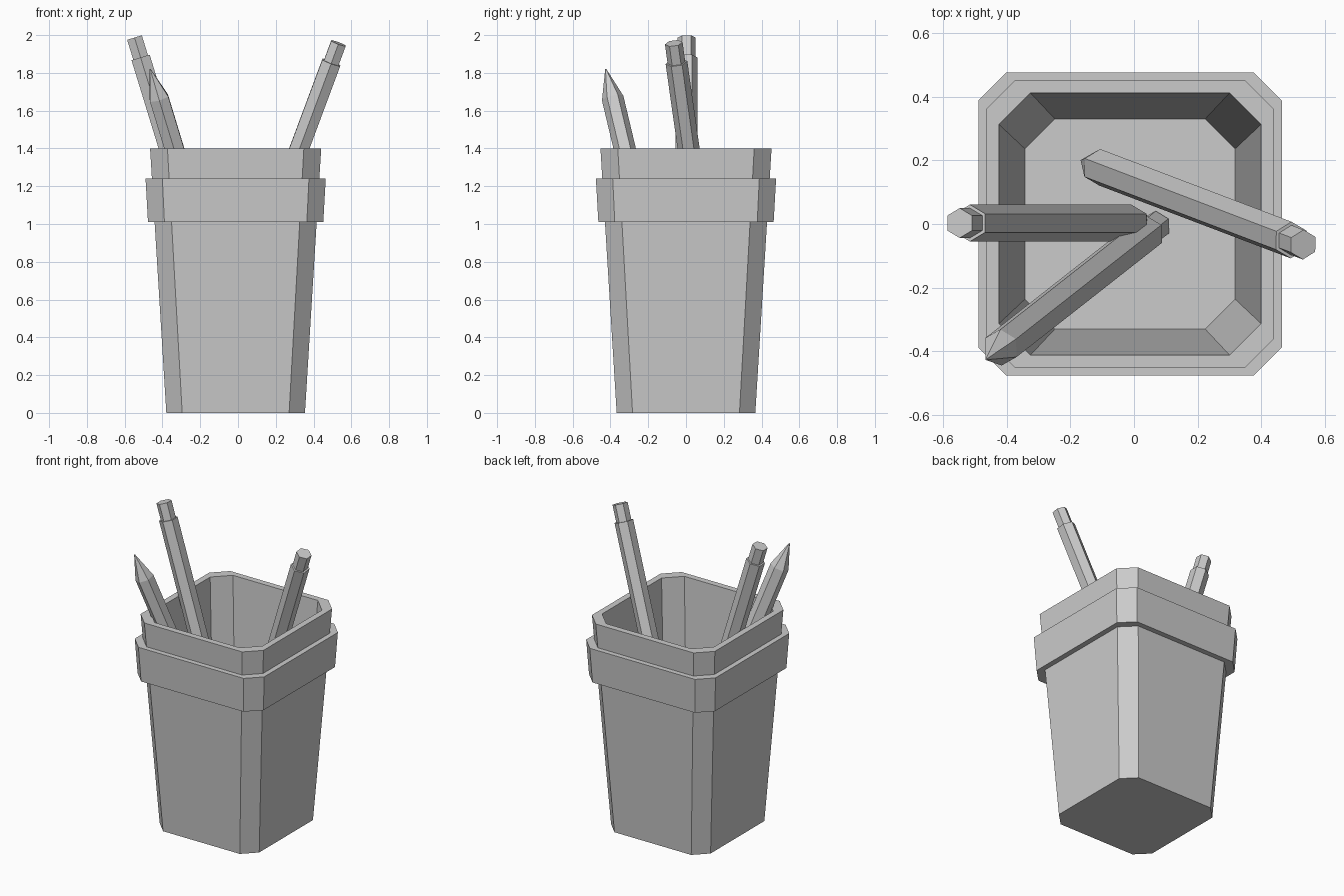
import bpy, bmesh, math
from mathutils import Vector

if "Cube" in bpy.data.objects:
    bpy.data.objects.remove(bpy.data.objects["Cube"])

CX = -0.0125  # cup centre in x


def finish(bm, name):
    bmesh.ops.recalc_face_normals(bm, faces=bm.faces)
    me = bpy.data.meshes.new(name)
    bm.to_mesh(me)
    bm.free()
    ob = bpy.data.objects.new(name, me)
    bpy.context.collection.objects.link(ob)
    return ob


def loft(name, rings, loop=False):
    """Skin rings of points; either close into a loop or cap both ends."""
    bm = bmesh.new()
    vs = [[bm.verts.new(p) for p in r] for r in rings]
    n = len(vs[0])
    pairs = list(zip(vs, vs[1:])) + ([(vs[-1], vs[0])] if loop else [])
    for a, b in pairs:
        for i in range(n):
            j = (i + 1) % n
            bm.faces.new((a[i], a[j], b[j], b[i]))
    if not loop:
        bm.faces.new(vs[0])
        bm.faces.new(vs[-1])
    return finish(bm, name)


def octagon(z, h, f):
    """Chamfered square: half width h, half flat length f."""
    pts = [(h, -f), (h, f), (f, h), (-f, h), (-h, f), (-h, -f), (-f, -h), (f, -h)]
    return [(CX + x, y, z) for x, y in pts]


def pencil(name, eraser_end, tip_end):
    """Hexagonal pencil with a pointed tip and a narrower eraser."""
    top, tip = Vector(eraser_end), Vector(tip_end)
    length = (top - tip).length
    axis = (top - tip).normalized()
    # keep the roll of an upright pencil that was simply tilted
    up = axis if axis.z > 0 else -axis
    rot = Vector((0, 0, 1)).rotation_difference(up)

    def ring(d, r):
        return [tip + axis * d + rot @ Vector((r * math.cos(a), r * math.sin(a), 0))
                for a in (math.radians(90 + 60 * k) for k in range(6))]

    loft(name, [ring(0, 0.003), ring(0.165, 0.058), ring(length - 0.11, 0.058),
                ring(length - 0.11, 0.047), ring(length, 0.047)])


# hollow tapered cup
loft("cup", [octagon(0, 0.367, 0.283), octagon(1.4, 0.453, 0.361),
             octagon(1.4, 0.412, 0.313), octagon(0.06, 0.33, 0.236)])

# raised band around the cup
loft("cup_band", [octagon(1.01, 0.464, 0.377), octagon(1.24, 0.477, 0.388),
                  octagon(1.24, 0.425, 0.335), octagon(1.01, 0.412, 0.323)], loop=True)

# pencils: two tip down, one tip up
pencil("pencil_left", (-0.548, 0.003, 1.987), (0.04, 0.003, 0.07))
pencil("pencil_right", (0.532, -0.065, 1.957), (-0.165, 0.2, 0.085))
pencil("pencil_front", (0.07, -0.005, 0.06), (-0.465, -0.425, 1.82))
